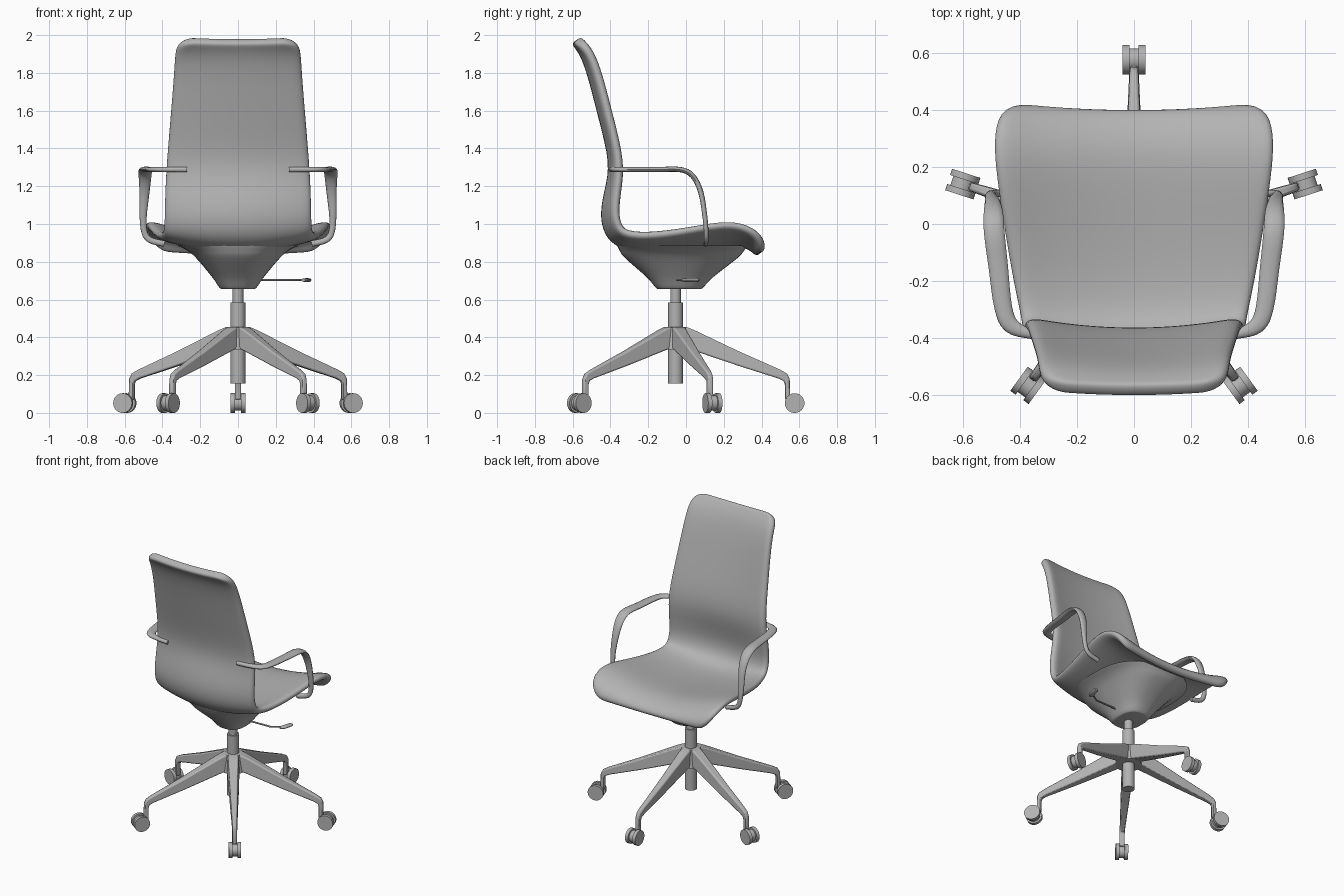
import bpy, bmesh, math
from mathutils import Vector, Matrix

cube = bpy.data.objects.get("Cube")
if cube:
    bpy.data.objects.remove(cube, do_unlink=True)

grey = bpy.data.materials.new("mid grey")
grey.use_nodes = True
grey.diffuse_color = (0.45, 0.45, 0.45, 1)
grey.node_tree.nodes["Principled BSDF"].inputs["Base Color"].default_value = grey.diffuse_color

BASE_Y = -0.055


def make(name, bm, angle=40):
    """Turn a bmesh into a smooth-shaded grey object."""
    bmesh.ops.recalc_face_normals(bm, faces=bm.faces)
    mesh = bpy.data.meshes.new(name)
    bm.to_mesh(mesh)
    bm.free()
    mesh.materials.append(grey)
    ob = bpy.data.objects.new(name, mesh)
    bpy.context.collection.objects.link(ob)
    bpy.ops.object.select_all(action='DESELECT')
    bpy.context.view_layer.objects.active = ob
    ob.select_set(True)
    bpy.ops.object.shade_smooth_by_angle(angle=math.radians(angle))
    return ob


def loft(bm, rings):
    """Skin a list of closed rings and cap both ends."""
    rows = [[bm.verts.new(p) for p in ring] for ring in rings]
    n = len(rows[0])
    for a, b in zip(rows, rows[1:]):
        for i in range(n):
            j = (i + 1) % n
            bm.faces.new((a[i], a[j], b[j], b[i]))
    bm.faces.new(rows[0][::-1])
    bm.faces.new(rows[-1])


def smooth_path(points, steps):
    """Catmull-Rom interpolation of equal-length tuples."""
    pts = [Vector(p) for p in points]
    pts = [2 * pts[0] - pts[1]] + pts + [2 * pts[-1] - pts[-2]]
    out = []
    for a, b, c, d in zip(pts, pts[1:], pts[2:], pts[3:]):
        for k in range(steps):
            t = k / steps
            out.append(0.5 * (2 * b + (c - a) * t + (2 * a - 5 * b + 4 * c - d) * t * t
                              + (3 * b - a - 3 * c + d) * t ** 3))
    return out + [pts[-2]]


def sweep(bm, path, sizes, side, sides=12):
    """Sweep an ellipse along a path, carrying its width direction along."""
    rings = []
    for i, p in enumerate(path):
        t = (path[min(i + 1, len(path) - 1)] - path[max(i - 1, 0)]).normalized()
        side = (side - t * side.dot(t)).normalized()
        up = t.cross(side)
        w, h = sizes[i]
        rings.append([p + side * w * math.cos(a) + up * h * math.sin(a)
                      for a in (math.tau * k / sides for k in range(sides))])
    loft(bm, rings)


def cylinder(bm, radius, depth, matrix, top=None):
    bmesh.ops.create_cone(bm, cap_ends=True, segments=32, radius1=radius,
                          radius2=radius if top is None else top, depth=depth, matrix=matrix)


# One-piece seat and back: centre line (y, z), half width, lift of the sides
profile = [(-0.585, 1.972, 0.25, 0.01), (-0.57, 1.95, 0.318, 0.018), (-0.535, 1.9, 0.335, 0.03),
           (-0.495, 1.79, 0.34, 0.035), (-0.435, 1.55, 0.36, 0.035), (-0.375, 1.32, 0.38, 0.035),
           (-0.405, 1.18, 0.388, 0.045), (-0.432, 1.06, 0.39, 0.06), (-0.415, 0.95, 0.392, 0.07),
           (-0.34, 0.885, 0.398, 0.07), (-0.2, 0.872, 0.425, 0.068), (0.0, 0.89, 0.458, 0.075),
           (0.18, 0.912, 0.485, 0.09), (0.28, 0.91, 0.495, 0.09), (0.36, 0.88, 0.475, 0.07),
           (0.39, 0.84, 0.41, 0.02)]
bm = bmesh.new()
COLS = 10
rows = []
for i, (y, z, half, lift) in enumerate(profile):
    a, b = profile[max(i - 1, 0)], profile[min(i + 1, len(profile) - 1)]
    n = Vector((0, a[1] - b[1], b[0] - a[0])).normalized()
    us = [2 * k / COLS - 1 for k in range(COLS + 1)]
    rows.append([bm.verts.new(Vector((half * u, y, z)) + n * lift * u * u) for u in us])
for a, b in zip(rows, rows[1:]):
    for k in range(COLS):
        bm.faces.new((a[k], a[k + 1], b[k + 1], b[k]))
shell = make("seat_and_back_shell", bm, 80)
mod = shell.modifiers.new("thickness", 'SOLIDIFY')
mod.thickness = 0.052
mod.offset = 0
mod = shell.modifiers.new("rounding", 'SUBSURF')
mod.levels = mod.render_levels = 2

# Tapered housing under the seat: height, half width, half depth, centre y
bm = bmesh.new()
rings = []
for z, hx, hy, cy in smooth_path([(0.655, 0.08, 0.11, -0.035), (0.663, 0.098, 0.125, -0.035),
                                  (0.72, 0.138, 0.178, -0.032), (0.82, 0.222, 0.298, -0.025),
                                  (0.86, 0.27, 0.33, -0.022), (0.885, 0.32, 0.345, -0.02)], 4):
    ring = []
    for k in range(40):
        c, s = math.cos(math.tau * k / 40), math.sin(math.tau * k / 40)
        ring.append((hx * math.copysign(abs(c) ** 0.8, c),
                     cy + hy * math.copysign(abs(s) ** 0.8, s), z))
    rings.append(ring)
loft(bm, rings)
make("under_seat_housing", bm, 60)

# Armrests: x, y, z, half width, half thickness; mirrored to the other side
arm = [(0.27, -0.395, 1.288, 0.015, 0.014), (0.36, -0.385, 1.288, 0.017, 0.014),
       (0.43, -0.355, 1.288, 0.028, 0.014), (0.458, -0.29, 1.288, 0.031, 0.014),
       (0.475, -0.15, 1.288, 0.034, 0.014), (0.489, -0.03, 1.288, 0.036, 0.014),
       (0.492, 0.035, 1.255, 0.034, 0.014), (0.495, 0.078, 1.17, 0.027, 0.014),
       (0.502, 0.1, 1.04, 0.019, 0.013), (0.495, 0.107, 0.955, 0.016, 0.012),
       (0.465, 0.107, 0.915, 0.016, 0.012), (0.39, 0.105, 0.895, 0.016, 0.012)]
for name, sign in (("left_armrest", 1), ("right_armrest", -1)):
    bm = bmesh.new()
    pts = smooth_path(arm, 4)
    sweep(bm, [Vector((sign * p[0], p[1], p[2])) for p in pts],
          [(p[3], p[4]) for p in pts], Vector((0, 1, 0)))
    make(name, bm, 60)

# Height lever with a flat paddle
bm = bmesh.new()
lever = [Vector(p) for p in ((0.08, -0.045, 0.703), (0.28, -0.04, 0.703),
                             (0.33, -0.01, 0.703), (0.35, 0.01, 0.703))]
sweep(bm, lever, [(0.006, 0.006)] * len(lever), Vector((0, 1, 0)), 8)
paddle = [Vector(p) for p in ((0.345, -0.02, 0.703), (0.355, 0.0, 0.703), (0.372, 0.06, 0.703),
                              (0.374, 0.07, 0.703))]
sweep(bm, paddle, [(0.014, 0.007), (0.02, 0.01), (0.018, 0.01), (0.012, 0.006)], Vector((1, 0, 0)))
make("height_lever", bm)

# Gas column, upper piston and base hub
for name, radius, low, high, top in (("gas_column", 0.039, 0.155, 0.585, None),
                                     ("column_piston", 0.028, 0.58, 0.67, None),
                                     ("base_hub", 0.085, 0.335, 0.453, 0.062)):
    bm = bmesh.new()
    cylinder(bm, radius, high - low, Matrix.Translation((0, BASE_Y, (low + high) / 2)), top)
    make(name, bm)

# Five legs with twin-wheel casters: leg outline as (radius, z top, radius, z bottom)
leg = [(0.02, 0.455, 0.02, 0.335), (0.06, 0.454, 0.07, 0.338), (0.1, 0.438, 0.1, 0.328),
       (0.33, 0.328, 0.33, 0.25), (0.555, 0.228, 0.545, 0.182), (0.59, 0.208, 0.572, 0.168),
       (0.604, 0.18, 0.578, 0.15), (0.607, 0.07, 0.578, 0.07)]
for n in range(5):
    place = Matrix.Translation((0, BASE_Y, 0)) @ Matrix.Rotation(n * math.tau / 5, 4, 'Z')
    bm = bmesh.new()
    rings = []
    for r1, z1, r2, z2 in leg:
        w = 0.044 - 0.045 * min(r1, 0.6)
        rings.append([(-w * 0.8, r1, z1), (w * 0.8, r1, z1), (w, r2, z2), (-w, r2, z2)])
    loft(bm, rings)
    bm.transform(place)
    ob = make(f"base_leg_{n + 1}", bm)
    bev = ob.modifiers.new("soft edges", 'BEVEL')
    bev.width = 0.008
    bev.segments = 2
    bev.limit_method = 'ANGLE'
    bev.angle_limit = math.radians(50)

    bm = bmesh.new()
    turn = Matrix.Rotation(math.pi / 2, 4, 'Y')
    for x, radius, depth in ((-0.028, 0.052, 0.023), (0.028, 0.052, 0.023), (0, 0.04, 0.05)):
        cylinder(bm, radius, depth, Matrix.Translation((x, 0.63, 0.052)) @ turn)
    bm.transform(place)
    make(f"caster_{n + 1}", bm)
